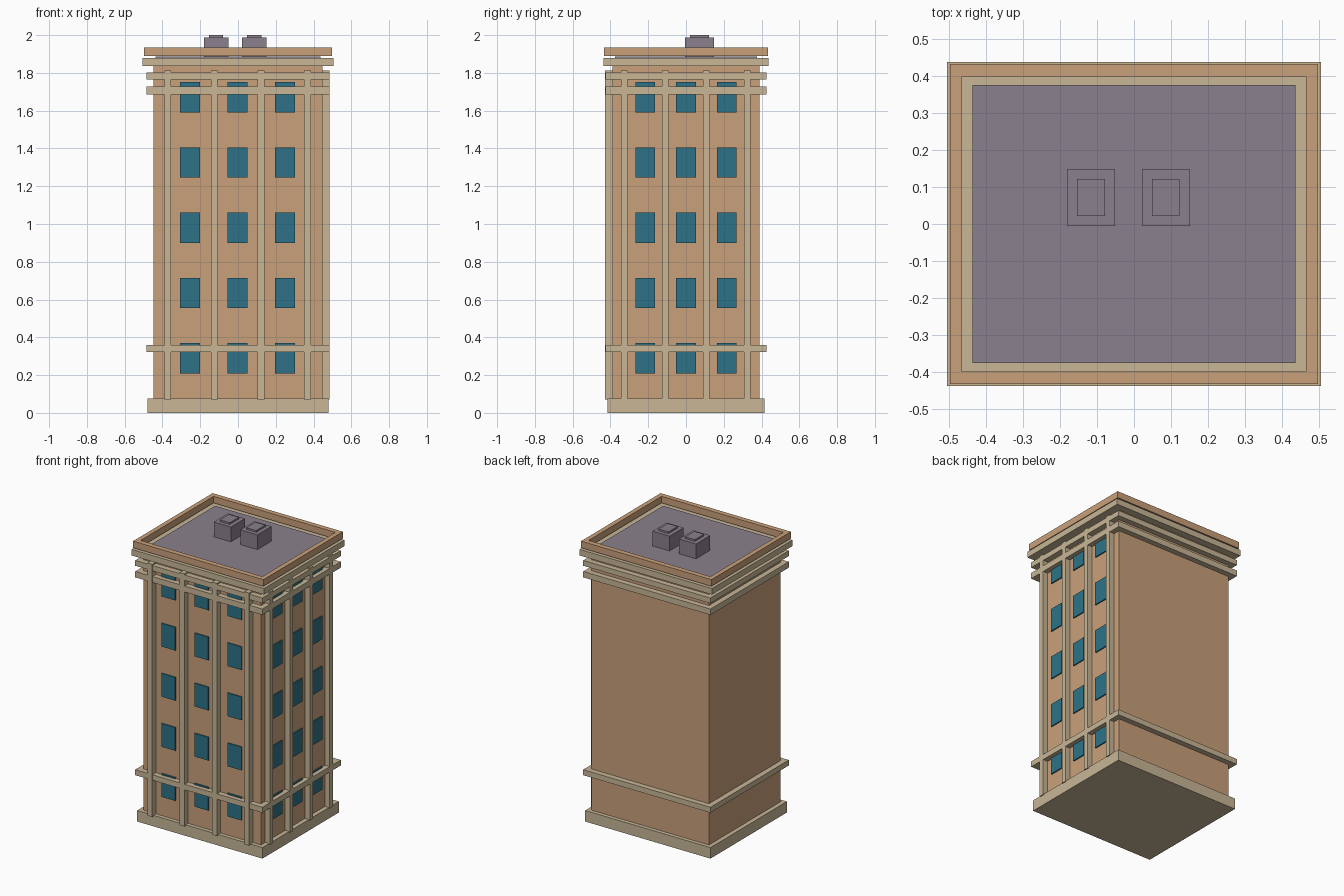
import bpy
import bmesh

old = bpy.data.objects.get("Cube")
if old:
    bpy.data.objects.remove(old, do_unlink=True)


def material(name, rgb):
    mat = bpy.data.materials.new(name)
    mat.use_nodes = True
    mat.diffuse_color = (*rgb, 1)
    mat.node_tree.nodes["Principled BSDF"].inputs["Base Color"].default_value = (*rgb, 1)
    return mat


CLAY = material("clay wall", (0.584, 0.356, 0.195))
STONE = material("pale stone", (0.578, 0.468, 0.305))
GLASS = material("teal glass", (0.026, 0.171, 0.242))
ROOF = material("grey purple roof", (0.254, 0.216, 0.266))


def add_box(bm, x, y, z):
    """Add a box given its (low, high) range on each axis."""
    verts = bmesh.ops.create_cube(bm, size=1)["verts"]
    for v in verts:
        v.co = [r[0] if c < 0 else r[1] for c, r in zip(v.co, (x, y, z))]


def finish(bm, name, mat):
    mesh = bpy.data.meshes.new(name)
    bm.to_mesh(mesh)
    bm.free()
    mesh.materials.append(mat)
    obj = bpy.data.objects.new(name, mesh)
    bpy.context.collection.objects.link(obj)
    return obj


def boxes(name, mat, ranges):
    bm = bmesh.new()
    for r in ranges:
        add_box(bm, *r)
    return finish(bm, name, mat)


def block(name, mat, half_x, half_y, z):
    return boxes(name, mat, [((-half_x, half_x), (-half_y, half_y), z)])


def span(centre, width):
    return (centre - width / 2, centre + width / 2)


WALL_X, WALL_Y = 0.448, 0.389

# Main masses
block("base_plinth", STONE, 0.478, 0.416, (0, 0.076))
block("tower_wall", CLAY, WALL_X, WALL_Y, (0.02, 1.86))
block("cornice", STONE, 0.505, 0.438, (1.836, 1.878))
block("roof_deck", ROOF, 0.437, 0.375, (1.85, 1.886))

# Horizontal bands wrapping the tower
for name, z in (("lower_band", (0.322, 0.36)),
                ("upper_band_low", (1.686, 1.727)),
                ("upper_band_high", (1.766, 1.803))):
    block(name, STONE, 0.485, 0.427, z)

# Parapet: four walls forming an open frame
OX, OY, IX, IY = 0.497, 0.433, 0.465, 0.398
PZ = (1.889, 1.935)
boxes("parapet", CLAY,
      [((-OX, OX), (s * IY, s * OY) if s > 0 else (-OY, -IY), PZ) for s in (-1, 1)]
      + [((IX, OX) if s > 0 else (-OX, -IX), (-IY, IY), PZ) for s in (-1, 1)])

# Vertical ribs on the front and the +x side
RIB_Z = (0.07, 1.812)
boxes("front_ribs", STONE,
      [(span(-0.372 + i * 0.2465, 0.036), (-0.43, -WALL_Y + 0.01), RIB_Z) for i in range(4)])
boxes("side_ribs", STONE,
      [((WALL_X - 0.01, 0.485), span(-0.326 + i * 0.2165, 0.034), RIB_Z) for i in range(4)])

# Window panes, standing slightly proud of both decorated walls
PROUD = 0.008
floors = [span(0.289 + f * 0.3455, 0.16) for f in range(5)]
boxes("front_windows", GLASS,
      [(span(-0.002 + c * 0.252, 0.106), (-WALL_Y - PROUD, -WALL_Y + 0.001), z)
       for z in floors for c in (-1, 0, 1)])
boxes("side_windows", GLASS,
      [((WALL_X - 0.001, WALL_X + PROUD), span(c * 0.216, 0.104), z)
       for z in floors for c in (-1, 0, 1)])

# Rooftop units with a small raised lid
for name, x in (("left_roof_unit", 0.086), ("right_roof_unit", -0.116)):
    boxes(name, ROOF, [(span(x, 0.13), span(0.072, 0.154), (1.88, 1.988)),
                       (span(x, 0.075), span(0.072, 0.1), (1.98, 2.0))])
